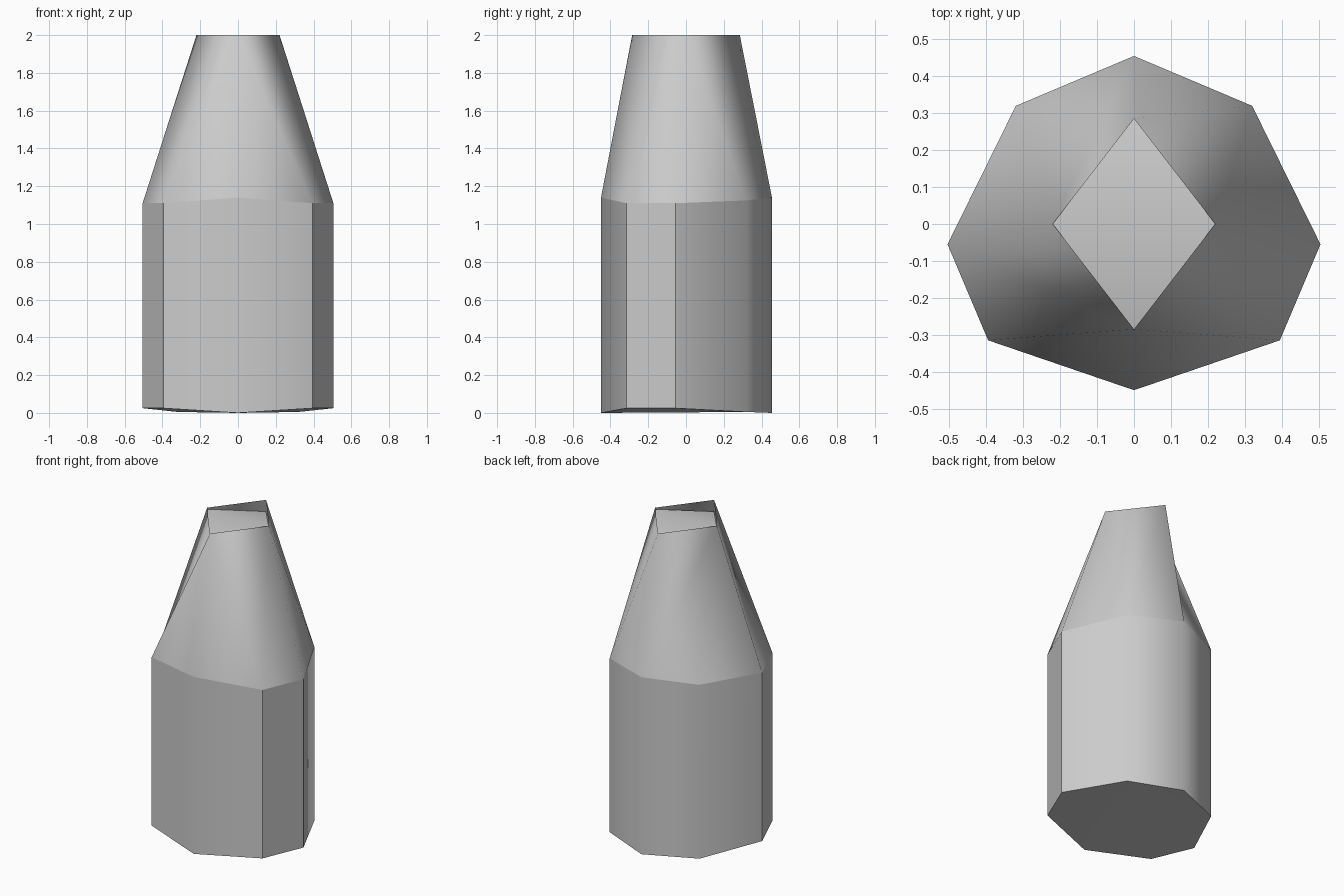
import bpy
import bmesh
import math

old = bpy.data.objects.get("Cube")
if old:
    bpy.data.objects.remove(old, do_unlink=True)

grey = bpy.data.materials.new("plain_grey")
grey.use_nodes = True
colour = (0.6, 0.6, 0.6, 1)
grey.diffuse_color = colour
bsdf = next(n for n in grey.node_tree.nodes if n.type == 'BSDF_PRINCIPLED')
bsdf.inputs["Base Color"].default_value = colour
bsdf.inputs["Roughness"].default_value = 0.7


def mirrored(half):
    """Close a front-to-back half outline across x = 0."""
    return half + [(-x, y, z) for x, y, z in reversed(half[1:-1])]


def make_part(name, build, angle):
    """Build one mesh part and shade it smooth below the given angle."""
    bm = bmesh.new()
    build(bm)
    mesh = bpy.data.meshes.new(name)
    bm.to_mesh(mesh)
    bm.free()
    obj = bpy.data.objects.new(name, mesh)
    bpy.context.collection.objects.link(obj)
    mesh.materials.append(grey)
    bpy.ops.object.select_all(action='DESELECT')
    obj.select_set(True)
    bpy.context.view_layer.objects.active = obj
    bpy.ops.object.shade_smooth_by_angle(angle=math.radians(angle))
    return obj


# Half outline, front to back: x, y, base height, shoulder height
outline = [
    (0, -0.45, 0, 1.14),
    (0.395, -0.315, 0.025, 1.11),
    (0.505, -0.055, 0.025, 1.11),
    (0.32, 0.32, 0.005, 1.125),
    (0, 0.455, 0, 1.14),
]
base = mirrored([(x, y, low) for x, y, low, high in outline])
shoulder = mirrored([(x, y, high) for x, y, low, high in outline])
rim = mirrored([(0, -0.285, 2), (0.22, 0, 2), (0, 0.285, 2)])


# Eight-sided wall
def build_body(bm):
    low = [bm.verts.new(p) for p in base]
    high = [bm.verts.new(p) for p in shoulder]
    for i in range(len(low)):
        j = (i + 1) % len(low)
        bm.faces.new((low[i], low[j], high[j], high[i]))


# Closed underside
def build_bottom(bm):
    verts = [bm.verts.new(p) for p in reversed(base)]
    face = bm.faces.new(verts)
    bmesh.ops.triangulate(bm, faces=[face])


# Neck narrowing from eight corners to four
def build_neck(bm):
    low = [bm.verts.new(p) for p in shoulder]
    high = [bm.verts.new(p) for p in rim]
    owner = [0, 0, 1, 1, 2, 3, 3, 0]
    owner[1] = 0
    for i in range(len(low)):
        j = (i + 1) % len(low)
        a, b = high[owner[i]], high[owner[j]]
        bm.faces.new((low[i], low[j], b))
        if a is not b:
            bm.faces.new((low[i], b, a))


# Folded inset closing the mouth, ridged from side to side
def build_mouth(bm):
    front, left, back, right = [
        bm.verts.new((x, y, 1.925 if x == 0 else 1.99)) for x, y, z in rim]
    bm.faces.new((front, left, right))
    bm.faces.new((left, back, right))


make_part("body", build_body, 46.5)
make_part("bottom", build_bottom, 30)
make_part("neck", build_neck, 80)
make_part("mouth_inset", build_mouth, 40)
